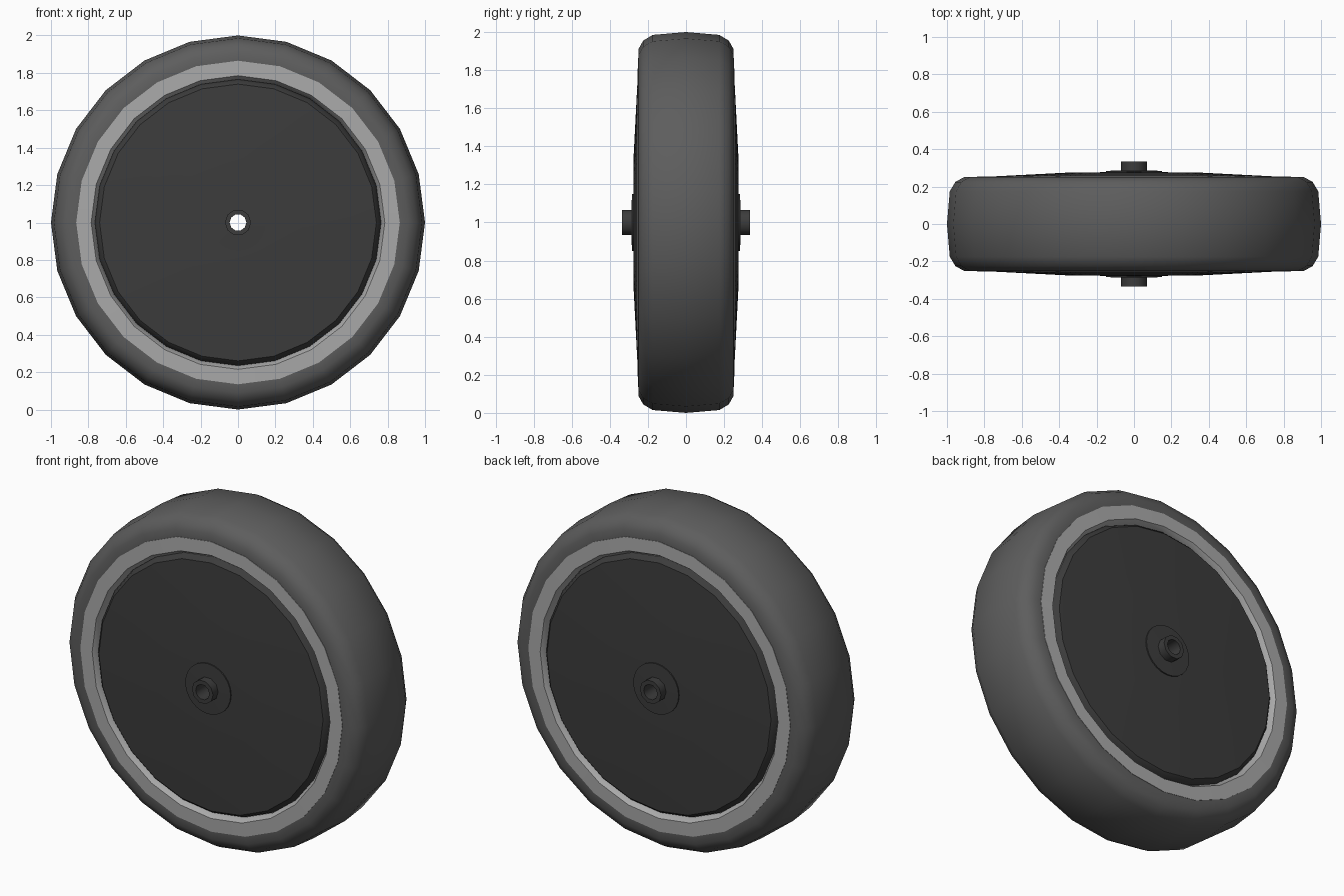
import bpy, bmesh, math

if "Cube" in bpy.data.objects:
    bpy.data.objects.remove(bpy.data.objects["Cube"])

SEGMENTS = 24
CENTRE_Z = 1.0


def material(name, grey):
    m = bpy.data.materials.new(name)
    m.diffuse_color = (grey, grey, grey, 1)
    m.use_nodes = True
    m.node_tree.nodes["Principled BSDF"].inputs["Base Color"].default_value = m.diffuse_color
    return m


def lathe(name, profile, mat, segments=SEGMENTS, closed=True, angle=35):
    """Revolve (radius, y) points around the wheel axis (y)."""
    bm = bmesh.new()
    rings = []
    for i in range(segments):
        a = 2 * math.pi * i / segments
        rings.append([bm.verts.new((r * math.cos(a), y, CENTRE_Z + r * math.sin(a)))
                      for r, y in profile])
    n = len(profile)
    for i in range(segments):
        a, b = rings[i], rings[(i + 1) % segments]
        for j in range(n if closed else n - 1):
            k = (j + 1) % n
            bm.faces.new((a[j], a[k], b[k], b[j]))
    bmesh.ops.recalc_face_normals(bm, faces=bm.faces)
    mesh = bpy.data.meshes.new(name)
    bm.to_mesh(mesh)
    bm.free()
    mesh.materials.append(mat)
    obj = bpy.data.objects.new(name, mesh)
    bpy.context.collection.objects.link(obj)
    bpy.ops.object.select_all(action='DESELECT')
    obj.select_set(True)
    bpy.context.view_layer.objects.active = obj
    bpy.ops.object.shade_smooth_by_angle(angle=math.radians(angle))
    return obj


rubber = material("rubber", 0.11)
metal = material("rim_metal", 0.4)
dark = material("cover_dark", 0.045)

# Tyre: slightly crowned tread, bevelled shoulders, seated on the rim
half = [(0.86, 0.25), (0.91, 0.25), (0.955, 0.225), (0.985, 0.175)]
tyre_profile = half + [(1.0, 0.0)] + [(r, -y) for r, y in reversed(half)]
lathe("tyre", tyre_profile, rubber, angle=40)

# Light rim ring with an inner wall running across the wheel
rim_half = [(0.865, 0.252), (0.785, 0.254), (0.765, 0.225)]
lathe("rim", rim_half + [(r, -y) for r, y in reversed(rim_half)], metal)

for side, label in ((-1, "front"), (1, "back")):
    # Shallow conical cover with a turned-in edge
    cover = [(0.765, 0.215), (0.755, 0.24), (0.74, 0.255), (0.35, 0.275),
             (0.15, 0.277), (0.15, 0.284), (0.045, 0.287)]
    lathe("cover_" + label, [(r, side * y) for r, y in cover], dark,
          closed=False, angle=30)

# Hollow axle tube through both covers
lathe("axle_tube", [(0.07, 0.335), (0.07, -0.335), (0.045, -0.335), (0.045, 0.335)],
      dark, segments=10, angle=40)
